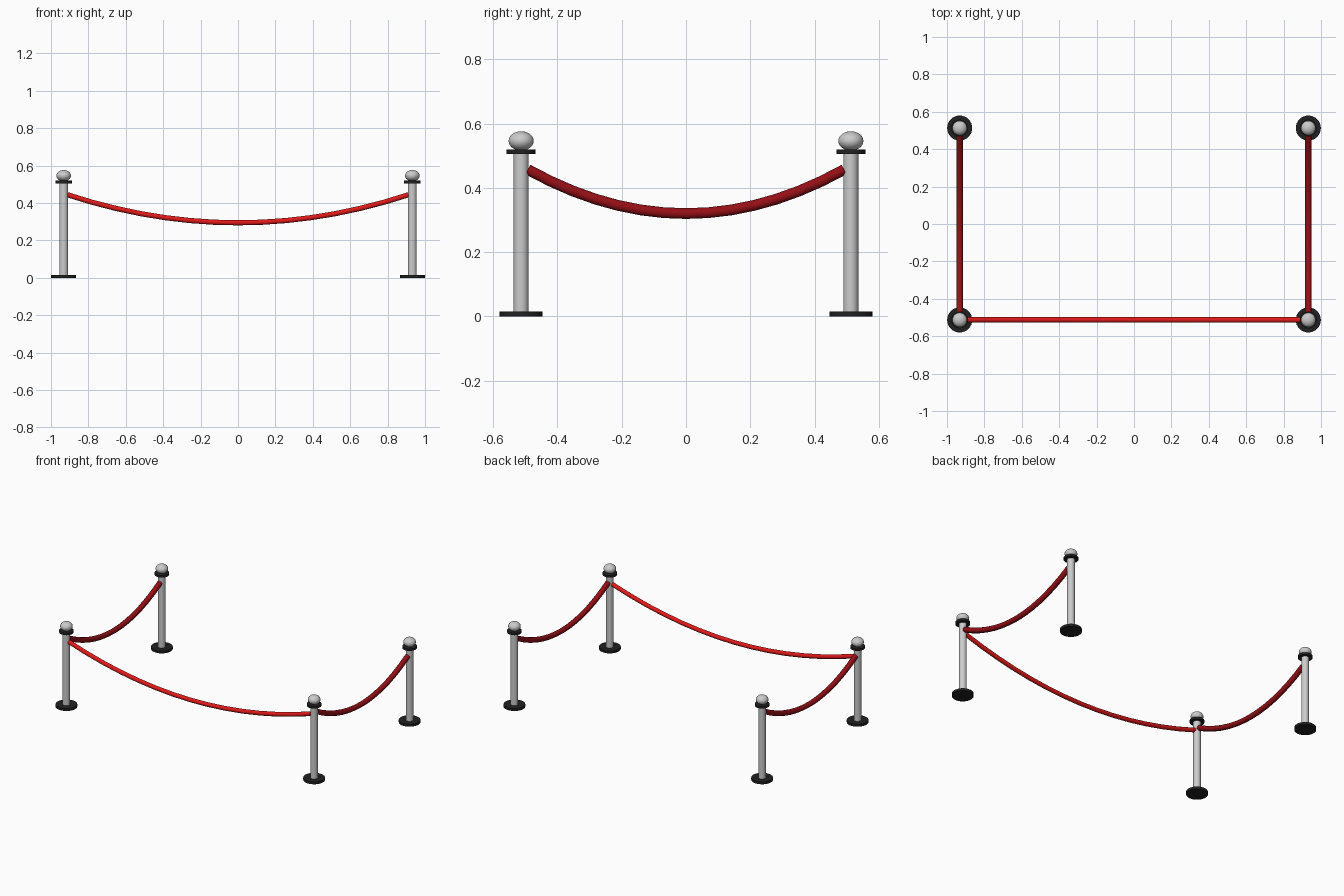
import bpy
from math import radians

if "Cube" in bpy.data.objects:
    bpy.data.objects.remove(bpy.data.objects["Cube"])

PX, PY = 0.932, 0.513  # post positions


def material(name, rgb):
    m = bpy.data.materials.new(name)
    m.diffuse_color = (*rgb, 1)
    m.use_nodes = True
    m.node_tree.nodes["Principled BSDF"].inputs["Base Color"].default_value = m.diffuse_color
    return m


black = material("black", (0.015, 0.015, 0.015))
red = material("bright_red", (0.75, 0.01, 0.01))
dark_red = material("dark_red", (0.30, 0.005, 0.008))


def finish(name, mat=None):
    ob = bpy.context.object
    ob.name = name
    if mat:
        ob.data.materials.append(mat)
    bpy.ops.object.shade_smooth_by_angle(angle=radians(40))
    return ob


def cylinder(name, x, y, r, z0, z1, mat=None):
    bpy.ops.mesh.primitive_cylinder_add(vertices=32, radius=r, depth=z1 - z0,
                                        location=(x, y, (z0 + z1) / 2))
    return finish(name, mat)


def rope(name, a, b, sag, r, mat, segments=14):
    """Round rope hanging in a parabola between points a and b."""
    cu = bpy.data.curves.new(name, 'CURVE')
    cu.dimensions = '3D'
    cu.bevel_depth = r
    cu.bevel_resolution = 3
    cu.use_fill_caps = True
    sp = cu.splines.new('POLY')
    sp.points.add(segments)
    for i, p in enumerate(sp.points):
        t = i / segments
        x, y, z = (u + (v - u) * t for u, v in zip(a, b))
        p.co = (x, y, z - sag * 4 * t * (1 - t), 1)
    ob = bpy.data.objects.new(name, cu)
    bpy.context.collection.objects.link(ob)
    bpy.ops.object.select_all(action='DESELECT')
    ob.select_set(True)
    bpy.context.view_layer.objects.active = ob
    bpy.ops.object.convert(target='MESH')
    finish(name, mat)


# Four posts: base, pole, collar, flattened ball finial
for sx, side in ((-1, "left"), (1, "right")):
    for sy, end in ((-1, "front"), (1, "back")):
        x, y, tag = sx * PX, sy * PY, f"{end}_{side}"
        cylinder("base_" + tag, x, y, 0.067, 0, 0.016, black)
        cylinder("pole_" + tag, x, y, 0.0235, 0.012, 0.51)
        cylinder("collar_" + tag, x, y, 0.045, 0.505, 0.519, black)
        bpy.ops.mesh.primitive_uv_sphere_add(segments=32, ring_count=16, radius=1,
                                             location=(x, y, 0.546))
        bpy.context.object.scale = (0.039, 0.039, 0.030)
        finish("finial_" + tag)

# Hanging ropes
rope("front_rope", (-0.912, -PY, 0.444), (0.912, -PY, 0.444), 0.15, 0.0145, red)
for sx, side in ((-1, "left"), (1, "right")):
    rope(f"{side}_rope", (sx * PX, -0.492, 0.457), (sx * PX, 0.492, 0.457),
         0.137, 0.0175, dark_red)
